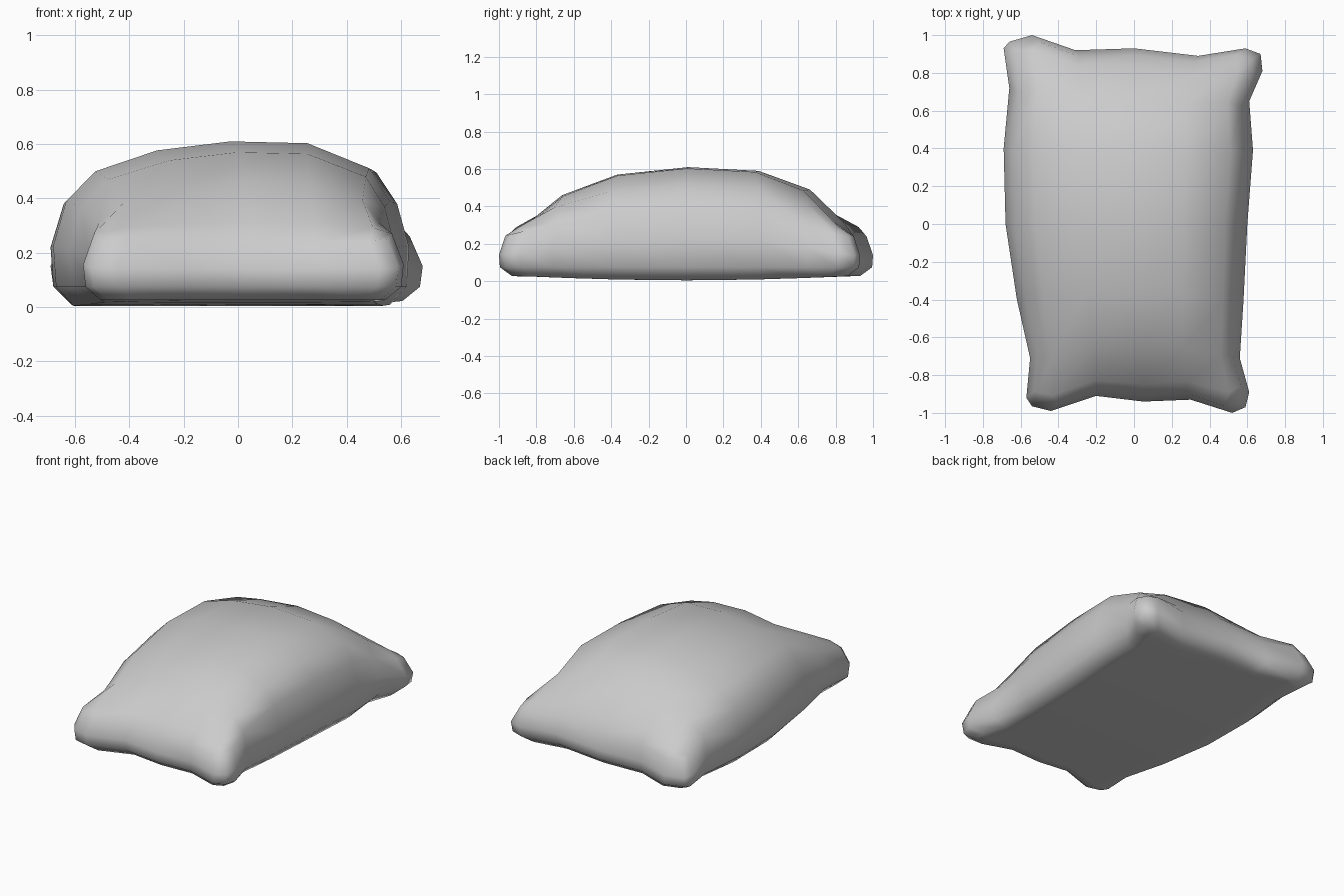
import bpy, bmesh
from mathutils import Vector

cube = bpy.data.objects.get("Cube")
if cube:
    bpy.data.objects.remove(cube)

# Outline of the stuffed bag: each side is a short path between the four corners
FRONT = [(-.54, -.965), (-.44, -.99), (-.2, -.91), (.05, -.94), (.3, -.93), (.52, -1), (.59, -.97)]
BACK = [(-.66, .965), (-.54, 1), (-.31, .92), (0, .93), (.34, .89), (.59, .93), (.67, .9)]
LEFT = [FRONT[0], (-.57, -.92), (-.55, -.71), (-.62, -.4), (-.68, 0), (-.69, .4), (-.66, .72), (-.69, .93), BACK[0]]
RIGHT = [FRONT[-1], (.61, -.89), (.56, -.71), (.58, -.4), (.6, 0), (.63, .39), (.61, .65), (.68, .81), BACK[-1]]
ACROSS = [0, .1, .3, .5, .7, .9, 1]
ALONG = [0, .04, .14, .3, .5, .7, .85, .95, 1]
# Heights along the bag: shoulder at the sides, crown down the middle
SHOULDER = [.25, .27, .31, .37, .39, .38, .31, .26, .24]
CROWN = [.24, .31, .46, .57, .61, .59, .49, .32, .24]
SWELL = [0, .5, .85, 1, .97, .55, 0]
NU, NV = len(ACROSS), len(ALONG)


def patch(i, j):
    """Blend the four outline paths into a point of the inner grid."""
    u, v = ACROSS[i], ALONG[j]
    f, b, l, r = (Vector(p) for p in (FRONT[i], BACK[i], LEFT[j], RIGHT[j]))
    c = [Vector(p) for p in (FRONT[0], FRONT[-1], BACK[0], BACK[-1])]
    corners = (1 - v) * ((1 - u) * c[0] + u * c[1]) + v * ((1 - u) * c[2] + u * c[3])
    return (1 - v) * f + v * b + (1 - u) * l + u * r - corners


def top_height(i, j):
    return SHOULDER[j] + (CROWN[j] - SHOULDER[j]) * SWELL[i]


bm = bmesh.new()


def vertex(i, j, sx, sy, z):
    p = patch(i, j)
    return bm.verts.new((p.x * sx, p.y * sy, z))


def sheet(sx, sy, height):
    """A full grid of quads, used for the crown and for the base."""
    g = {(i, j): vertex(i, j, sx, sy, height(i, j)) for i in range(NU) for j in range(NV)}
    for i in range(NU - 1):
        for j in range(NV - 1):
            bm.faces.new((g[i, j], g[i + 1, j], g[i + 1, j + 1], g[i, j + 1]))
    return g


def base_height(i, j):
    return .005 + .022 * min(1, abs(patch(i, j).y) * 1.1) ** 2


# Domed top and nearly flat base
crown = sheet(.93, .965, top_height)
base = sheet(.89, .93, base_height)

# Rounded rim between them
rim = ([(i, 0) for i in range(NU)] + [(NU - 1, j) for j in range(1, NV)]
       + [(i, NV - 1) for i in range(NU - 2, -1, -1)] + [(0, j) for j in range(NV - 2, 0, -1)])
equator = [vertex(i, j, 1, 1, .58 * top_height(i, j)) for i, j in rim]
lower = [vertex(i, j, .985, .995, .075) for i, j in rim]
rings = [[crown[k] for k in rim], equator, lower, [base[k] for k in rim]]
for a, b in zip(rings, rings[1:]):
    for k in range(len(rim)):
        n = (k + 1) % len(rim)
        bm.faces.new((a[k], b[k], b[n], a[n]))
bmesh.ops.recalc_face_normals(bm, faces=bm.faces)
for f in bm.faces:
    f.smooth = True

mesh = bpy.data.meshes.new("stuffed_bag")
bm.to_mesh(mesh)
bm.free()

# Plain grey cloth
cloth = bpy.data.materials.new("grey cloth")
cloth.use_nodes = True
colour = (.6, .6, .6, 1)
cloth.diffuse_color = colour
shader = next(n for n in cloth.node_tree.nodes if n.type == 'BSDF_PRINCIPLED')
shader.inputs["Base Color"].default_value = colour
mesh.materials.append(cloth)

bag = bpy.data.objects.new("stuffed_bag", mesh)
bpy.context.collection.objects.link(bag)
